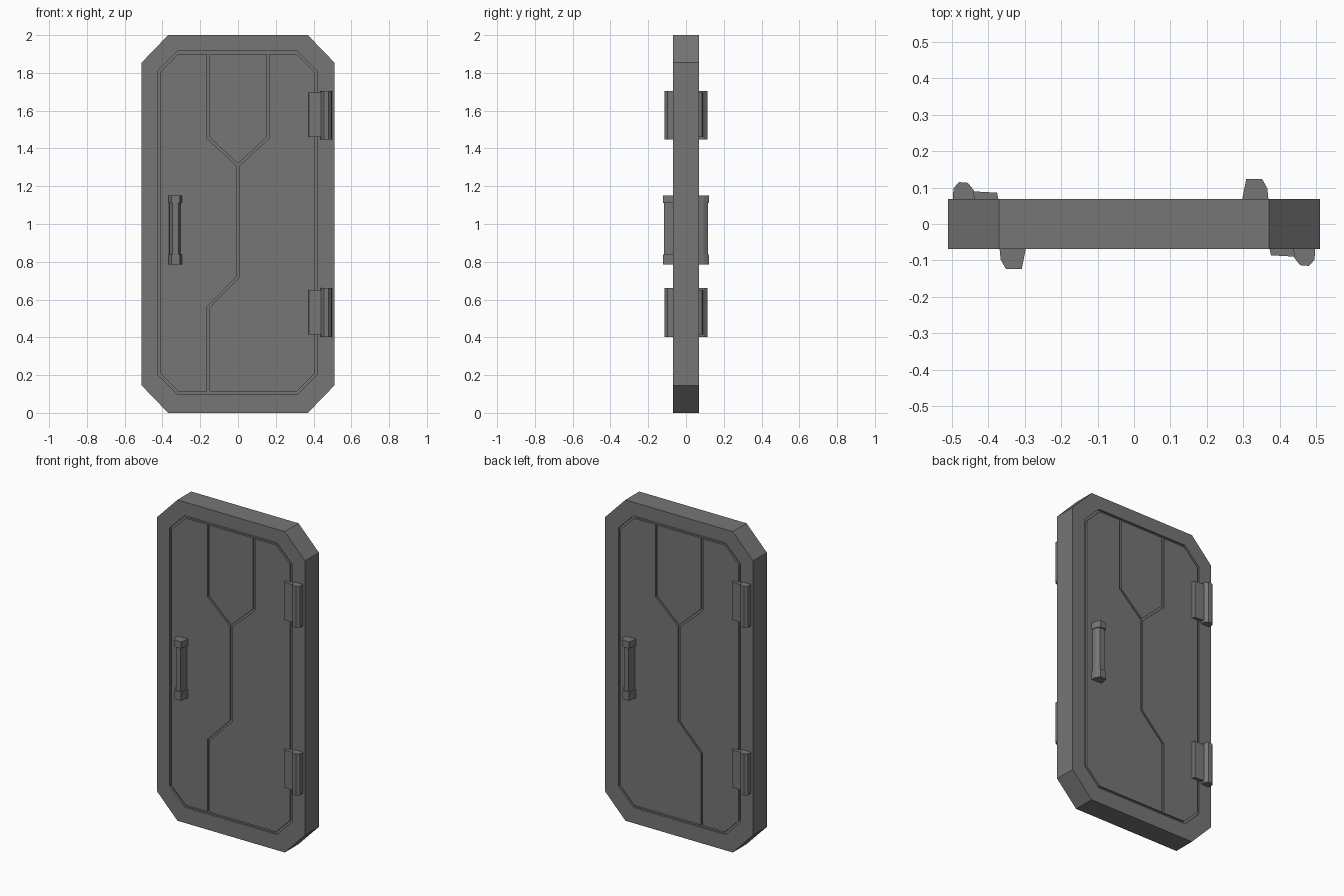
import bpy
import bmesh
from mathutils import Vector, Matrix

cube = bpy.data.objects.get("Cube")
if cube:
    bpy.data.objects.remove(cube, do_unlink=True)

HALF = 0.068  # half the thickness of the door slab

steel = bpy.data.materials.new("dark_grey_steel")
steel.use_nodes = True
steel.diffuse_color = (0.18, 0.18, 0.18, 1)
steel.node_tree.nodes["Principled BSDF"].inputs["Base Color"].default_value = (0.18, 0.18, 0.18, 1)


def finish(bm, name):
    bmesh.ops.recalc_face_normals(bm, faces=bm.faces)
    mesh = bpy.data.meshes.new(name)
    bm.to_mesh(mesh)
    bm.free()
    mesh.materials.append(steel)
    obj = bpy.data.objects.new(name, mesh)
    bpy.context.collection.objects.link(obj)
    return obj


def prism(bm, base, offset):
    """Extrude a closed outline along an offset vector."""
    face = bm.faces.new([bm.verts.new(p) for p in base])
    grown = bmesh.ops.extrude_face_region(bm, geom=[face])
    moved = [v for v in grown["geom"] if isinstance(v, bmesh.types.BMVert)]
    bmesh.ops.translate(bm, verts=moved, vec=offset)
    # the extrusion drops or keeps the first cap depending on context
    if not face.is_valid:
        bmesh.ops.holes_fill(bm, edges=[e for e in bm.edges if e.is_boundary])


def octagon(left, right, low, high, cx, cz):
    return [(left + cx, low), (right - cx, low), (right, low + cz), (right, high - cz),
            (right - cx, high), (left + cx, high), (left, high - cz), (left, low + cz)]


def groove_cutter(points, width, depth, closed, side):
    """Sweep a rectangular section along a mitred path on one door face."""
    pts = [Vector(p) for p in points]
    count = len(pts)
    bm = bmesh.new()
    rings = []
    for i, p in enumerate(pts):
        before = pts[i - 1] if closed or i > 0 else None
        after = pts[(i + 1) % count] if closed or i < count - 1 else None
        dirs = []
        if before is not None:
            dirs.append((p - before).normalized())
        if after is not None:
            dirs.append((after - p).normalized())
        normals = [Vector((-d.y, d.x)) for d in dirs]
        mitre = sum(normals, Vector((0, 0))).normalized()
        mitre *= width / 2 / mitre.dot(normals[0])
        a, b = p - mitre, p + mitre
        inner, outer = side * (HALF - depth), side * (HALF + 0.02)
        rings.append([bm.verts.new(co) for co in (
            (a.x, inner, a.y), (b.x, inner, b.y), (b.x, outer, b.y), (a.x, outer, a.y))])
    for i in range(count if closed else count - 1):
        r, s = rings[i], rings[(i + 1) % count]
        for k in range(4):
            m = (k + 1) % 4
            bm.faces.new((r[k], r[m], s[m], s[k]))
    if not closed:
        bm.faces.new(rings[0])
        bm.faces.new(rings[-1])
    return finish(bm, "groove_cutter")


# Door slab with chamfered corners
bm = bmesh.new()
outline = octagon(-0.51, 0.51, 0, 2, 0.14, 0.145)
prism(bm, [(x, -HALF, z) for x, z in outline], (0, 2 * HALF, 0))
door = finish(bm, "door_slab")

# Engraved grooves: panel border, upper shield, centre seam
border = octagon(-0.417, 0.412, 0.105, 1.908, 0.1, 0.1)
shield = [(-0.157, 1.908), (-0.157, 1.455), (0, 1.31), (0.157, 1.455), (0.157, 1.908)]
seam = [(0, 1.31), (0, 0.72), (-0.157, 0.56), (-0.157, 0.105)]
cutters = []
for side in (-1, 1):
    cutters.append(groove_cutter(border, 0.014, 0.012, True, side))
    cutters.append(groove_cutter(shield, 0.013, 0.010, False, side))
    cutters.append(groove_cutter(seam, 0.012, 0.008, False, side))
for cutter in cutters:
    cutter.hide_render = True
    mod = door.modifiers.new("groove", "BOOLEAN")
    mod.operation = "DIFFERENCE"
    mod.solver = "EXACT"
    mod.object = cutter
deps = bpy.context.evaluated_depsgraph_get()
carved = bpy.data.meshes.new_from_object(door.evaluated_get(deps))
door.modifiers.clear()
door.data = carved
for cutter in cutters:
    bpy.data.objects.remove(cutter, do_unlink=True)


def upright(name, parts, turned):
    """Stack vertical prisms given as (x/depth profile, bottom, top)."""
    bm = bmesh.new()
    for profile, low, high in parts:
        prism(bm, [(x, -HALF - d, low) for x, d in profile], (0, 0, high - low))
    if turned:
        bm.transform(Matrix.Rotation(3.14159265, 4, "Z"))
    return finish(bm, name)


# Handles and hinges, repeated half a turn round on the back
sunk = -0.01
foot = [(-0.37, sunk), (-0.366, 0.03), (-0.352, 0.055), (-0.308, 0.055), (-0.295, sunk)]
grip = [(-0.365, sunk), (-0.362, 0.025), (-0.348, 0.048), (-0.315, 0.048), (-0.303, sunk)]
leaf = [(0.37, sunk), (0.376, 0.018), (0.45, 0.022), (0.45, sunk)]
knuckle = [(0.437, sunk), (0.44, 0.025), (0.456, 0.045), (0.48, 0.047),
           (0.496, 0.03), (0.497, sunk)]

for label, turned in (("front", False), ("back", True)):
    upright(label + "_handle", [(foot, 0.785, 0.838), (grip, 0.836, 1.112),
                                (foot, 1.11, 1.152)], turned)
    for place, z in (("lower", 0.53), ("upper", 1.575)):
        upright(f"{label}_{place}_hinge", [(leaf, z - 0.115, z + 0.12),
                                           (knuckle, z - 0.128, z + 0.13)], turned)
